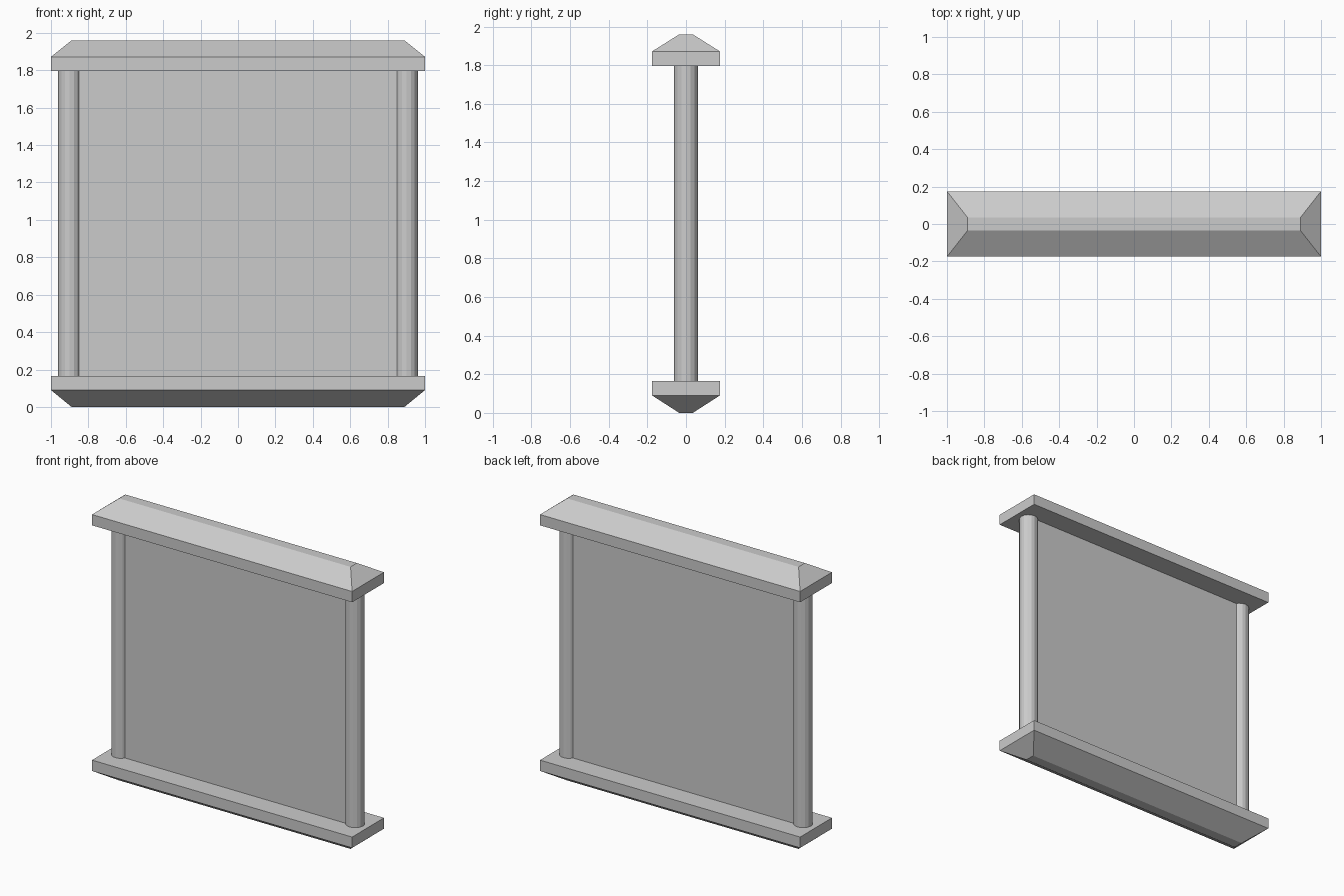
import bpy, bmesh, math
from mathutils import Matrix

if "Cube" in bpy.data.objects:
    bpy.data.objects.remove(bpy.data.objects["Cube"])


def finish(bm, name):
    bmesh.ops.recalc_face_normals(bm, faces=bm.faces)
    mesh = bpy.data.meshes.new(name)
    bm.to_mesh(mesh)
    bm.free()
    obj = bpy.data.objects.new(name, mesh)
    bpy.context.collection.objects.link(obj)
    return obj


def box(name, size, centre):
    bm = bmesh.new()
    bmesh.ops.create_cube(bm, size=1)
    bmesh.ops.scale(bm, vec=size, verts=bm.verts)
    bmesh.ops.translate(bm, vec=centre, verts=bm.verts)
    return finish(bm, name)


def bevelled_rail(name, rings):
    """Stack rectangular rings (half width, half depth, z) and cap both ends."""
    bm = bmesh.new()
    loops = [[bm.verts.new((sx * hx, sy * hy, z))
              for sx, sy in ((-1, -1), (1, -1), (1, 1), (-1, 1))]
             for hx, hy, z in rings]
    for a, b in zip(loops, loops[1:]):
        for i in range(4):
            j = (i + 1) % 4
            bm.faces.new((a[i], a[j], b[j], b[i]))
    bm.faces.new(loops[0])
    bm.faces.new(loops[-1])
    return finish(bm, name)


def post(name, x, z0, z1, radius=0.061, sides=16):
    bm = bmesh.new()
    bmesh.ops.create_cone(bm, cap_ends=True, segments=sides,
                          radius1=radius, radius2=radius, depth=z1 - z0,
                          matrix=Matrix.Translation((x, 0, (z0 + z1) / 2)))
    return finish(bm, name)


BOTTOM, TOP = 0.165, 1.797
FULL, NARROW = (1.0, 0.175), (0.89, 0.035)

# Top and bottom rails, each tapering away from the panel
bevelled_rail("top_rail", [(*FULL, TOP), (*FULL, 1.872), (*NARROW, 1.96)])
bevelled_rail("bottom_rail", [(*NARROW, 0.0), (*FULL, 0.09), (*FULL, BOTTOM)])

# Side posts
for side, x in (("left", -0.901), ("right", 0.901)):
    post(side + "_post", x, BOTTOM, TOP)

# Central panel, ends buried in the posts
box("panel", (1.80, 0.06, TOP - BOTTOM), (0, 0, (TOP + BOTTOM) / 2))
